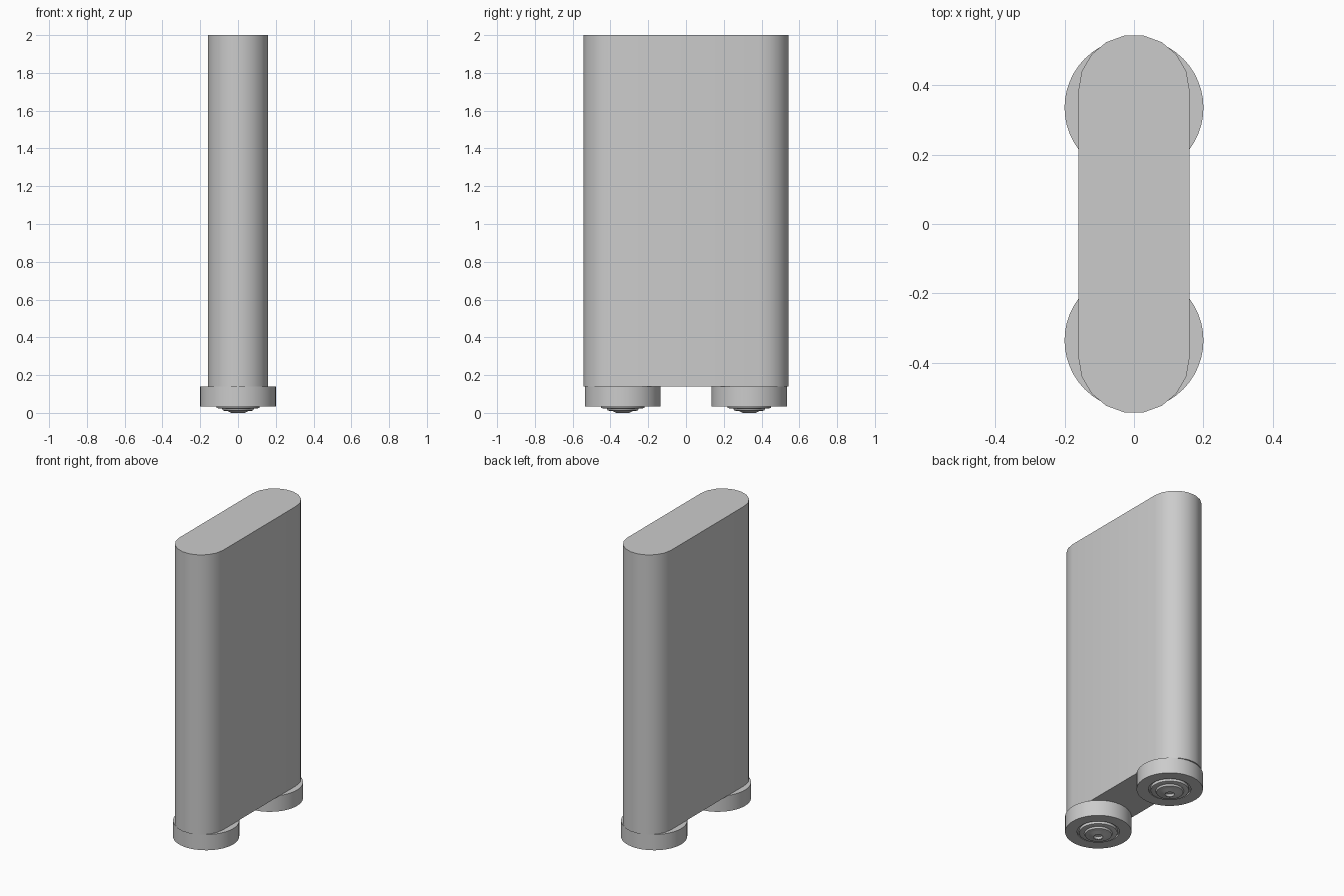
import bpy, bmesh
from math import sin, cos, pi, radians

cube = bpy.data.objects.get("Cube")
if cube:
    bpy.data.objects.remove(cube, do_unlink=True)

grey = bpy.data.materials.new("light grey")
grey.use_nodes = True
grey.diffuse_color = (0.6, 0.6, 0.6, 1)
grey.node_tree.nodes["Principled BSDF"].inputs["Base Color"].default_value = (0.6, 0.6, 0.6, 1)


def finish(name, bm):
    bmesh.ops.recalc_face_normals(bm, faces=bm.faces)
    mesh = bpy.data.meshes.new(name)
    bm.to_mesh(mesh)
    bm.free()
    mesh.materials.append(grey)
    ob = bpy.data.objects.new(name, mesh)
    bpy.context.collection.objects.link(ob)
    bpy.ops.object.select_all(action='DESELECT')
    ob.select_set(True)
    bpy.context.view_layer.objects.active = ob
    bpy.ops.object.shade_smooth_by_angle(angle=radians(30))
    return ob


# Upright slab with rounded front and back ends
def slab(name, radius, centre, bottom, top, segments=9):
    bm = bmesh.new()
    ring = []
    for side in (1, -1):
        for i in range(segments + 1):
            a = pi * i / segments
            ring.append(bm.verts.new((side * radius * cos(a),
                                      side * (centre + radius * sin(a)), bottom)))
    base = bm.faces.new(ring)
    ext = bmesh.ops.extrude_face_region(bm, geom=[base], use_keep_orig=True)
    verts = [v for v in ext["geom"] if isinstance(v, bmesh.types.BMVert)]
    bmesh.ops.translate(bm, verts=verts, vec=(0, 0, top - bottom))
    return finish(name, bm)


# Turned part: a radius/height profile spun around the vertical axis
def turned(name, profile, y, steps=48):
    bm = bmesh.new()
    verts = [bm.verts.new((r, 0, z)) for r, z in profile]
    edges = [bm.edges.new(pair) for pair in zip(verts, verts[1:])]
    bmesh.ops.spin(bm, geom=verts + edges, cent=(0, 0, 0), axis=(0, 0, 1),
                   angle=2 * pi, steps=steps)
    bmesh.ops.remove_doubles(bm, verts=bm.verts, dist=0.0001)
    ob = finish(name, bm)
    ob.location.y = y
    return ob


slab("body", 0.16, 0.385, 0.14, 2.0)

# Round foot with a shallow groove around its stepped, socketed centre
foot = [(0, 0.14), (0.2, 0.14), (0.2, 0.035), (0.128, 0.035), (0.128, 0.045),
        (0.115, 0.045), (0.115, 0.027), (0.105, 0.024), (0.085, 0.024),
        (0.08, 0.013), (0.068, 0.01), (0.055, 0.01), (0.035, 0),
        (0.028, 0), (0.022, 0.014), (0, 0.014)]
for side, y in (("front", -0.335), ("back", 0.335)):
    turned(side + "_foot", foot, y)
